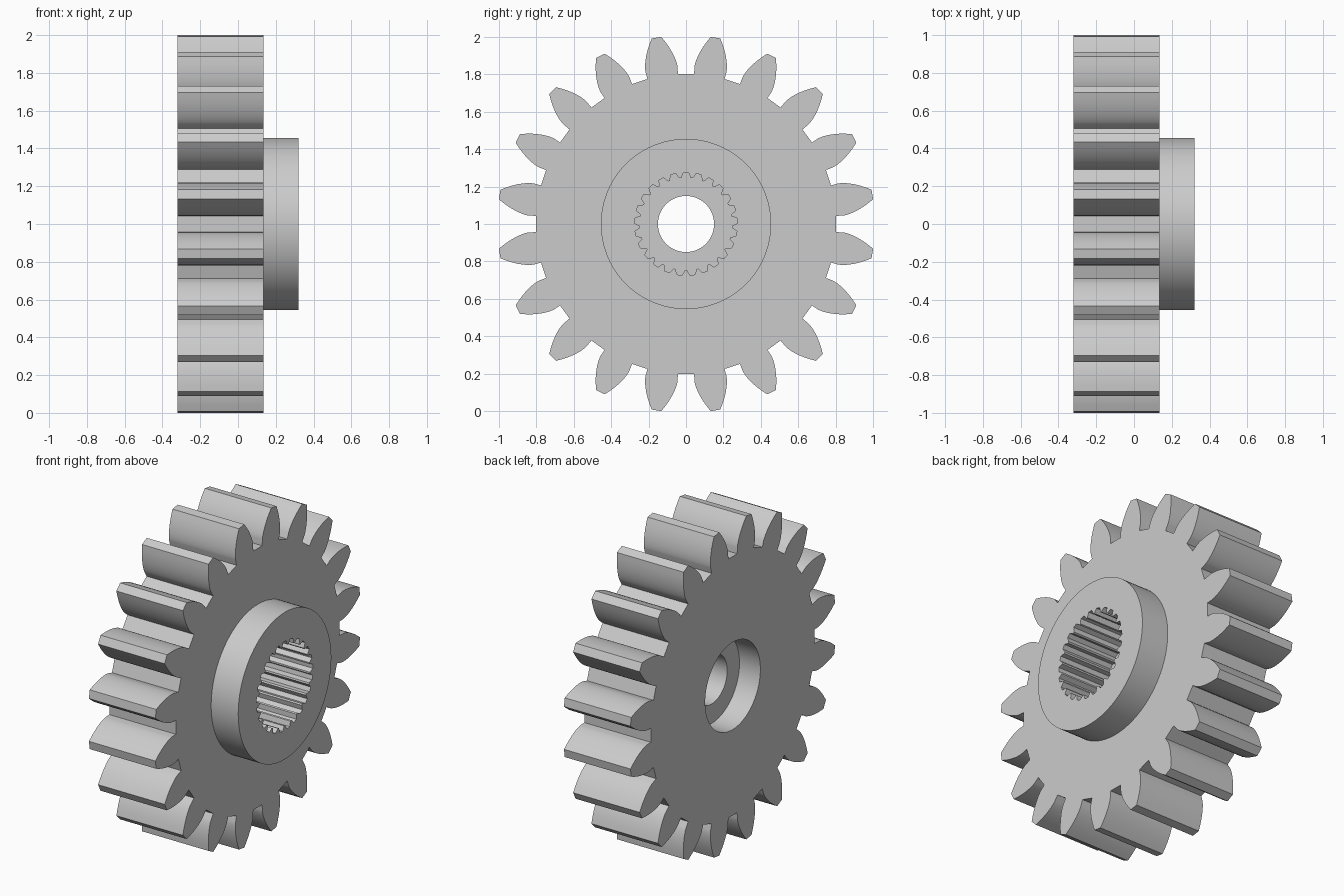
import bpy, bmesh
from math import sin, cos, tan, acos, pi, radians, sqrt

cube = bpy.data.objects.get("Cube")
if cube:
    bpy.data.objects.remove(cube)

# Tooth dimensions
TEETH = 20
TIP, PITCH, ROOT = 1.009, 0.917, 0.802
PRESSURE = radians(23.5)
BASE = PITCH * cos(PRESSURE)
GROOVES = 25


def involute(angle):
    return tan(angle) - angle


def half_tooth(r):
    """Half of the angular tooth thickness at radius r."""
    a = acos(min(1, BASE / r))
    return pi / (2 * TEETH) + involute(PRESSURE) - involute(a)


def polar(r, a):
    return (r * sin(a), 1 + r * cos(a))


def circle(r, n=96):
    return [polar(r, 2 * pi * i / n) for i in range(n)]


def gear_outline(steps=8):
    # radii spaced more finely near the base circle
    radii = [BASE + (TIP - BASE) * (i / steps) ** 1.5 for i in range(steps + 1)]
    flank = [(ROOT, half_tooth(BASE))] + [(r, half_tooth(r)) for r in radii]
    points = []
    for t in range(TEETH):
        mid = (t + 0.5) * 2 * pi / TEETH
        points += [polar(r, mid - h) for r, h in flank]
        points += [polar(r, mid + h) for r, h in reversed(flank)]
    return points


def spline_outline(outer=0.275, inner=0.247):
    pitch = 2 * pi / GROOVES
    points = []
    for g in range(GROOVES):
        for r, f in ((outer, -0.2), (outer, 0.2), (inner, 0.42), (inner, 0.58)):
            points.append(polar(r, (g + f) * pitch))
    return points


# Outlines in order around the section: rim, hub, splined socket, bore, recess
sections = [
    (gear_outline(), -0.32, 0.135),
    (circle(0.455), 0.135, 0.32),
    (spline_outline(), 0.32, -0.03),
    (circle(0.15, 64), -0.03, -0.177),
    (circle(0.27), -0.177, -0.32),
]

bm = bmesh.new()


def add_loop(outline, x):
    verts = [bm.verts.new((x, y, z)) for y, z in outline]
    return verts, [bm.edges.new((v, verts[i - 1])) for i, v in enumerate(verts)]


# Walls along the axle
rims = []
for outline, x0, x1 in sections:
    start, start_edges = add_loop(outline, x0)
    end, end_edges = add_loop(outline, x1)
    for i in range(len(outline)):
        bm.faces.new((start[i - 1], start[i], end[i], end[i - 1]))
    rims.append((start_edges, end_edges))

# Flat ring faces joining each wall to the next
for i, (start_edges, end_edges) in enumerate(rims):
    following = rims[(i + 1) % len(rims)][0]
    bmesh.ops.triangle_fill(bm, edges=end_edges + following, use_beauty=True,
                            normal=(1, 0, 0))

bmesh.ops.recalc_face_normals(bm, faces=bm.faces[:])
mesh = bpy.data.meshes.new("spur_gear")
bm.to_mesh(mesh)
bm.free()
gear = bpy.data.objects.new("spur_gear", mesh)
bpy.context.collection.objects.link(gear)

# Plain grey
grey = bpy.data.materials.new("light_grey")
grey.use_nodes = True
colour = (0.6, 0.6, 0.6, 1)
grey.diffuse_color = colour
grey.node_tree.nodes["Principled BSDF"].inputs["Base Color"].default_value = colour
mesh.materials.append(grey)

# Smooth flanks with crisp corners
bpy.ops.object.select_all(action="DESELECT")
gear.select_set(True)
bpy.context.view_layer.objects.active = gear
bpy.ops.object.shade_smooth_by_angle(angle=radians(25))
